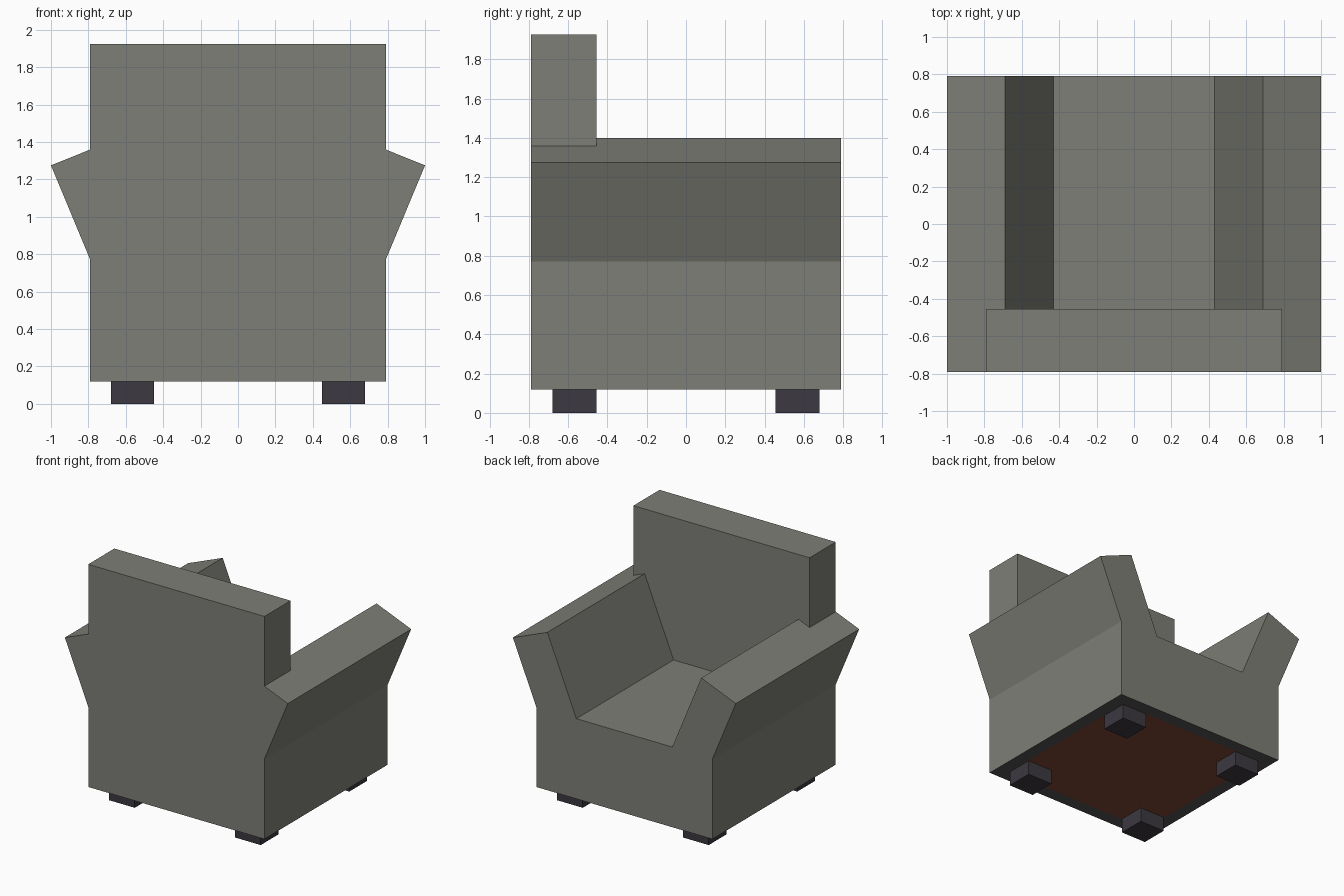
import bpy, bmesh

if "Cube" in bpy.data.objects:
    bpy.data.objects.remove(bpy.data.objects["Cube"])


def material(name, rgb):
    """Flat colour from 0-255 sRGB values."""
    m = bpy.data.materials.new(name)
    lin = [((c / 255 + 0.055) / 1.055) ** 2.4 for c in rgb]
    m.diffuse_color = (*lin, 1)
    m.use_nodes = True
    m.node_tree.nodes["Principled BSDF"].inputs["Base Color"].default_value = m.diffuse_color
    return m


FABRIC = material("grey fabric", (126, 126, 119))
TRIM = material("dark underside trim", (84, 84, 84))
LINER = material("brown underside liner", (125, 73, 52))
FOOT = material("dark feet", (60, 57, 65))


def make_object(name, bm, mats):
    mesh = bpy.data.meshes.new(name)
    bmesh.ops.recalc_face_normals(bm, faces=bm.faces)
    bm.to_mesh(mesh)
    bm.free()
    for m in mats:
        mesh.materials.append(m)
    ob = bpy.data.objects.new(name, mesh)
    bpy.context.collection.objects.link(ob)
    return ob


def extrude_profile(points, y0, y1):
    """Extrude an x-z outline along y."""
    bm = bmesh.new()
    face = bm.faces.new([bm.verts.new((x, y0, z)) for x, z in points])
    ext = bmesh.ops.extrude_face_region(bm, geom=[face], use_keep_orig=True)
    for v in ext["geom"]:
        if isinstance(v, bmesh.types.BMVert):
            v.co.y = y1
    bmesh.ops.recalc_face_normals(bm, faces=bm.faces)
    return bm


def box(x0, x1, z0, z1):
    return [(x0, z0), (x1, z0), (x1, z1), (x0, z1)]


# Body with flared arms: half outline mirrored, then extruded front to back
half = [(0.79, 0.12), (0.79, 0.77), (1.0, 1.275), (0.69, 1.40), (0.43, 0.77)]
outline = half + [(-x, z) for x, z in reversed(half)]
bm = extrude_profile(outline, -0.79, 0.79)

# Underside: dark trim frame around a brown liner
bottom = [f for f in bm.faces if f.normal.z < -0.99]
ring = bmesh.ops.inset_region(bm, faces=bottom, thickness=0.15)["faces"]
for f in ring:
    f.material_index = 1
for f in bottom:
    f.material_index = 2
chair = make_object("chair_body", bm, [FABRIC, TRIM, LINER])

# Backrest, merged into the body so the flush rear is one surface
back = make_object("backrest_helper",
                   extrude_profile(box(-0.79, 0.79, 0.5, 1.925), -0.79, -0.455),
                   [FABRIC])
back.hide_render = True
back.hide_set(True)
union = chair.modifiers.new("join_backrest", "BOOLEAN")
union.operation = "UNION"
union.solver = "EXACT"
union.object = back

# Four block feet
for sx, side in ((-1, "left"), (1, "right")):
    for sy, end in ((-1, "front"), (1, "rear")):
        xs = sorted((sx * 0.45, sx * 0.68))
        ys = sorted((sy * 0.455, sy * 0.68))
        make_object(f"{end}_{side}_foot",
                    extrude_profile(box(*xs, 0, 0.12), *ys), [FOOT])
